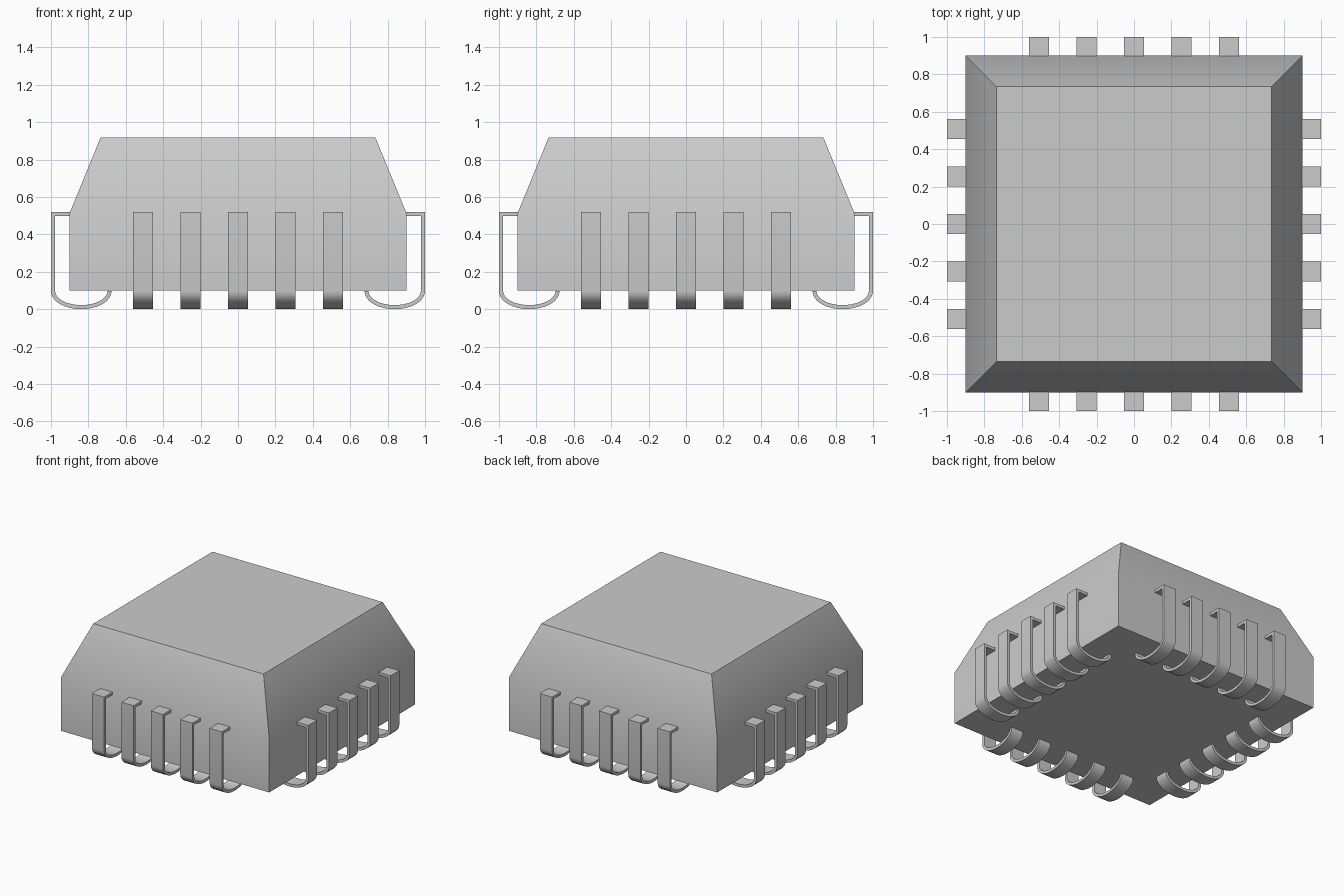
import bpy, bmesh, math
from mathutils import Matrix, Vector

cube = bpy.data.objects.get("Cube")
if cube:
    bpy.data.objects.remove(cube, do_unlink=True)

# Single plain grey for the package and its leads
grey = bpy.data.materials.new("light_grey")
grey.use_nodes = True
colour = (0.6, 0.6, 0.6, 1)
grey.diffuse_color = colour
grey.node_tree.nodes["Principled BSDF"].inputs["Base Color"].default_value = colour


def finish(name, bm):
    bmesh.ops.recalc_face_normals(bm, faces=bm.faces)
    mesh = bpy.data.meshes.new(name)
    bm.to_mesh(mesh)
    bm.free()
    mesh.materials.append(grey)
    obj = bpy.data.objects.new(name, mesh)
    bpy.context.collection.objects.link(obj)
    bpy.ops.object.select_all(action='DESELECT')
    obj.select_set(True)
    bpy.context.view_layer.objects.active = obj
    bpy.ops.object.shade_smooth_by_angle(angle=math.radians(30))
    return obj


# Package body: straight lower walls, tapered upper walls, flat lid
bm = bmesh.new()
rings = []
for half, z in ((0.9, 0.1), (0.9, 0.515), (0.735, 0.917)):
    rings.append([bm.verts.new((sx * half, sy * half, z))
                  for sx, sy in ((-1, -1), (1, -1), (1, 1), (-1, 1))])
for low, high in zip(rings, rings[1:]):
    for i in range(4):
        j = (i + 1) % 4
        bm.faces.new((low[i], low[j], high[j], high[i]))
bm.faces.new(rings[0])
bm.faces.new(rings[-1])
finish("package_body", bm)

# J-shaped lead section: shoulder, straight leg, curled foot
THICK, WIDTH, PITCH, STEPS = 0.022, 0.105, 0.254, 16


def lead_path(inset):
    """Outline of the lead, moved inward by inset, as (outward, z)."""
    pts = [(0.89, 0.52 - inset), (1 - inset, 0.52 - inset)]
    for i in range(STEPS + 1):
        a = math.pi * i / STEPS
        pts.append((0.838 + (0.162 - inset) * math.cos(a),
                    0.096 - (0.096 - inset) * math.sin(a)))
    return pts


outer, inner = lead_path(0), lead_path(THICK)


def add_lead(bm, centre, turn):
    rows = []
    for side in (-1, 1):
        x = centre + side * WIDTH / 2
        rows.append([[bm.verts.new(turn @ Vector((x, -u, z))) for u, z in path]
                     for path in (outer, inner)])
    (o1, i1), (o2, i2) = rows
    strips = ((o1, o2), (o2, i2), (i2, i1), (i1, o1))
    for a, b in strips:
        for k in range(len(a) - 1):
            bm.faces.new((a[k], a[k + 1], b[k + 1], b[k]))
    for k in (0, -1):
        bm.faces.new((o1[k], o2[k], i2[k], i1[k]))


# Five leads on each of the four sides
for number, side in enumerate(("front", "left", "back", "right")):
    bm = bmesh.new()
    turn = Matrix.Rotation(number * math.pi / 2, 3, 'Z')
    for n in range(-2, 3):
        add_lead(bm, n * PITCH, turn)
    finish(side + "_leads", bm)
